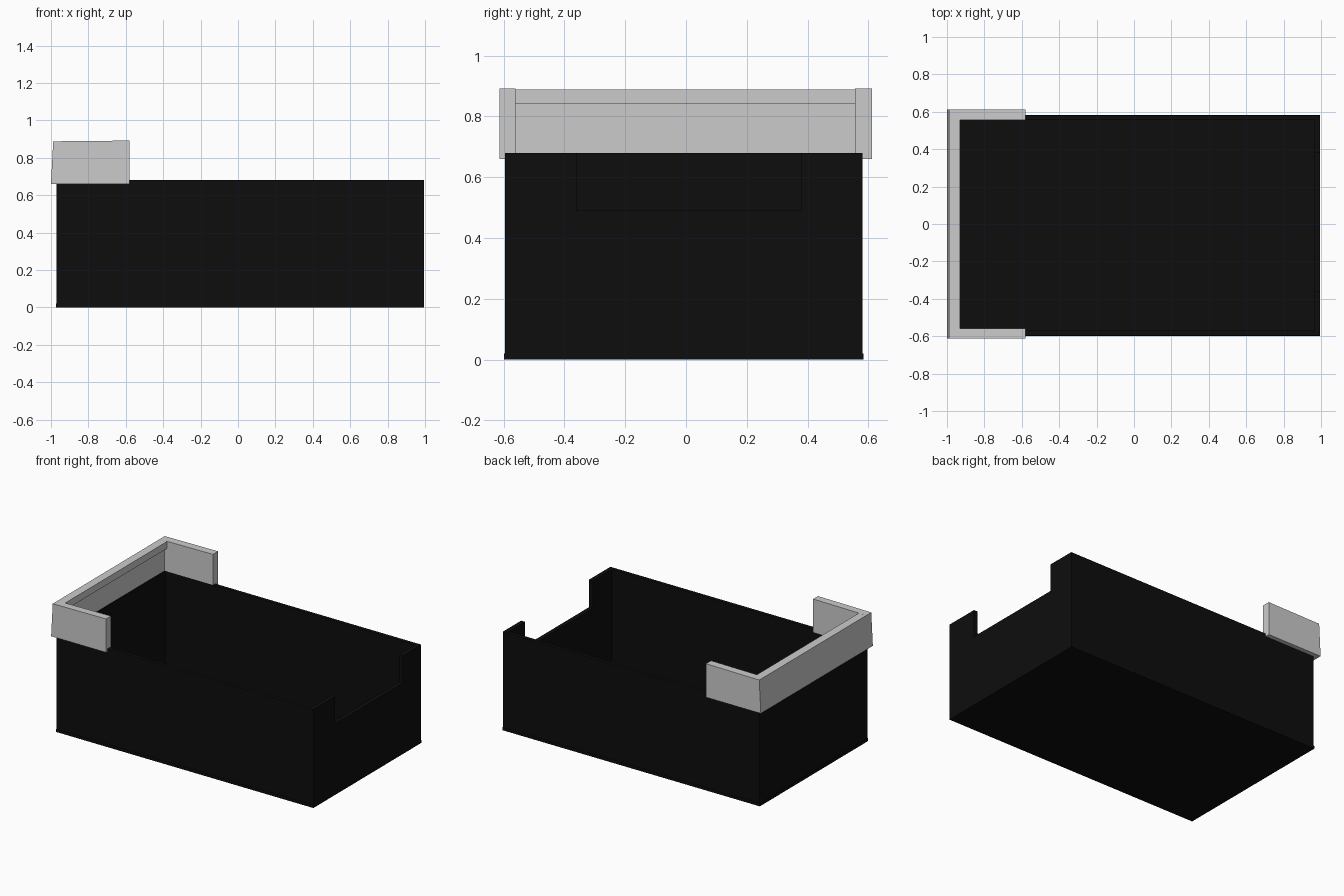
import bpy, bmesh

if "Cube" in bpy.data.objects:
    bpy.data.objects.remove(bpy.data.objects["Cube"])


def make_object(name, bm, colour=None):
    bmesh.ops.recalc_face_normals(bm, faces=bm.faces)
    mesh = bpy.data.meshes.new(name)
    bm.to_mesh(mesh)
    bm.free()
    ob = bpy.data.objects.new(name, mesh)
    bpy.context.collection.objects.link(ob)
    if colour:
        mat = bpy.data.materials.get("black") or bpy.data.materials.new("black")
        mat.diffuse_color = colour
        mat.use_nodes = True
        mat.node_tree.nodes["Principled BSDF"].inputs["Base Color"].default_value = mat.diffuse_color
        mesh.materials.append(mat)
    return ob


def extrude_outline(name, points, axis, start, depth, colour=None):
    """Prism from a 2D outline: axis 'x' uses (y, z), axis 'y' uses (x, z)."""
    bm = bmesh.new()
    place = {"x": lambda p: (start, p[0], p[1]),
             "y": lambda p: (p[0], start, p[1])}[axis]
    face = bm.faces.new([bm.verts.new(place(p)) for p in points])
    new = bmesh.ops.extrude_face_region(bm, geom=[face])["geom"]
    step = (depth, 0, 0) if axis == "x" else (0, depth, 0)
    bmesh.ops.translate(bm, vec=step,
                        verts=[v for v in new if isinstance(v, bmesh.types.BMVert)])
    return make_object(name, bm, colour)


def rect(a0, a1, z0, z1):
    return [(a0, z0), (a1, z0), (a1, z1), (a0, z1)]


BLACK = (0.004, 0.004, 0.004, 1)
X0, X1, Y0, Y1, TOP, T = -0.97, 0.99, -0.595, 0.58, 0.68, 0.025

# Floor slab, slightly proud of the walls
extrude_outline("floor", rect(X0 - 0.003, X1 + 0.005, 0, 0.02), "y",
                Y0 - 0.003, Y1 - Y0 + 0.006, BLACK)

# Long side walls
for name, y in (("front_wall", Y0), ("back_wall", Y1 - T)):
    extrude_outline(name, rect(X0, X1, 0.02, TOP), "y", y, T, BLACK)

# Closed end wall
extrude_outline("left_wall", rect(Y0 + T, Y1 - T, 0.02, TOP), "x", X0, T, BLACK)

# Open end wall with the wide notch
notched = [(Y0, 0.02), (Y1, 0.02), (Y1, TOP), (0.38, TOP), (0.38, 0.49),
           (-0.36, 0.49), (-0.36, TOP), (Y0, TOP)]
extrude_outline("notched_wall", notched, "x", X1 - T, T + 0.005, BLACK)

# Rim crossbar: slanted outside, inner face stepped back beneath a top lip
bar = [(-1.0, 0.66), (-0.95, 0.66), (-0.95, 0.84), (-0.93, 0.84),
       (-0.93, 0.888), (-0.988, 0.888)]
extrude_outline("rim_crossbar", bar, "y", -0.56, 1.115)

# Rim arms reaching along both long walls, slightly tapered at the outer end
for name, y, depth in (("rim_front_arm", -0.613, 0.053), ("rim_back_arm", 0.555, 0.056)):
    arm = [(-1.0, 0.66), (-0.58, 0.66), (-0.58, 0.892), (-0.988, 0.888)]
    extrude_outline(name, arm, "y", y, depth)
